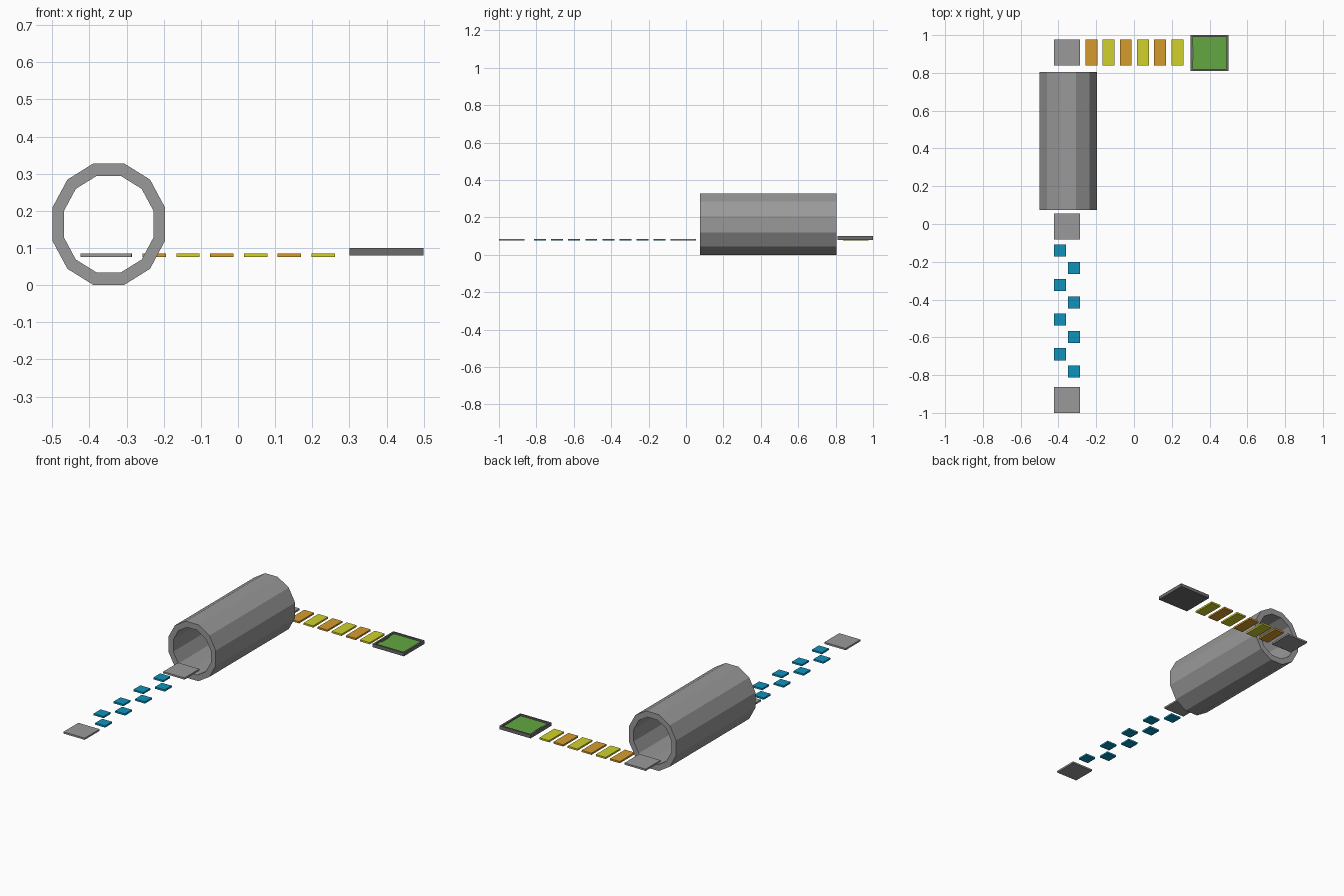
import bpy, bmesh, math

if "Cube" in bpy.data.objects:
    bpy.data.objects.remove(bpy.data.objects["Cube"])


def material(name, rgb):
    m = bpy.data.materials.new(name)
    m.diffuse_color = (*rgb, 1)
    m.use_nodes = True
    m.node_tree.nodes["Principled BSDF"].inputs["Base Color"].default_value = m.diffuse_color
    return m


GREY = material("stone grey", (0.32, 0.32, 0.32))
DARK = material("dark grey", (0.15, 0.15, 0.15))
BLUE = material("blue", (0.005, 0.29, 0.50))
YELLOW = material("yellow", (0.64, 0.64, 0.025))
ORANGE = material("orange", (0.67, 0.33, 0.027))
GREEN = material("green", (0.125, 0.39, 0.052))


def finish(name, bm, mat):
    bmesh.ops.recalc_face_normals(bm, faces=bm.faces)
    me = bpy.data.meshes.new(name)
    bm.to_mesh(me)
    bm.free()
    me.materials.append(mat)
    ob = bpy.data.objects.new(name, me)
    bpy.context.collection.objects.link(ob)
    return ob


def box(name, x0, x1, y0, y1, z0, z1, mat):
    bm = bmesh.new()
    bmesh.ops.create_cube(bm, size=1)
    for v in bm.verts:
        v.co.x = x0 if v.co.x < 0 else x1
        v.co.y = y0 if v.co.y < 0 else y1
        v.co.z = z0 if v.co.z < 0 else z1
    return finish(name, bm, mat)


def plate(name, cx, cy, w, d, mat):
    return box(name, cx - w / 2, cx + w / 2, cy - d / 2, cy + d / 2, 0.075, 0.085, mat)


# Twelve-sided open tunnel with a thick wall
def tunnel(cx, cz, outer, inner, y0, y1, sides=12):
    bm = bmesh.new()
    loops = []
    for (hx, hz), y in ((outer, y0), (outer, y1), (inner, y1), (inner, y0)):
        k = 1 / math.cos(math.pi / sides)
        angles = [(i + 0.5) * math.tau / sides for i in range(sides)]
        loops.append([bm.verts.new((cx + hx * k * math.cos(a), y,
                                    cz + hz * k * math.sin(a))) for a in angles])
    for n in range(4):
        a, b = loops[n], loops[(n + 1) % 4]
        for i in range(sides):
            j = (i + 1) % sides
            bm.faces.new((a[i], a[j], b[j], b[i]))
    return finish("tunnel", bm, GREY)


tunnel(-0.348, 0.164, (0.152, 0.164), (0.121, 0.130), 0.075, 0.805)

# Grey landing platforms
PATH_X = -0.355
for name, y in (("start_platform", -0.931), ("tunnel_entry_platform", -0.014),
                ("corner_platform", 0.907)):
    plate(name, PATH_X, y, 0.137, 0.137, GREY)

# Zigzag of blue stepping tiles
for i in range(8):
    x = PATH_X + (-0.037 if i % 2 == 0 else 0.037)
    plate(f"blue_step_{i + 1}", x, -0.141 - 0.0914 * i, 0.064, 0.064, BLUE)

# Alternating orange and yellow planks
for i in range(6):
    plate(f"plank_{i + 1}", -0.2255 + 0.091 * i, 0.907, 0.063, 0.137,
          YELLOW if i % 2 else ORANGE)

# Finish pad: dark tray with a green floor set inside the rim
X0, X1, Y0, Y1, R = 0.30, 0.50, 0.81, 1.0, 0.01
box("finish_base", X0, X1, Y0, Y1, 0.08, 0.087, DARK)
box("finish_floor", X0 + R, X1 - R, Y0 + R, Y1 - R, 0.087, 0.092, GREEN)
box("rim_left", X0, X0 + R, Y0, Y1, 0.087, 0.1, DARK)
box("rim_right", X1 - R, X1, Y0, Y1, 0.087, 0.1, DARK)
box("rim_front", X0 + R, X1 - R, Y0, Y0 + R, 0.087, 0.1, DARK)
box("rim_back", X0 + R, X1 - R, Y1 - R, Y1, 0.087, 0.1, DARK)
box("rim_step", X0 + R, X0 + R + 0.008, 0.87, 0.94, 0.092, 0.096, DARK)
